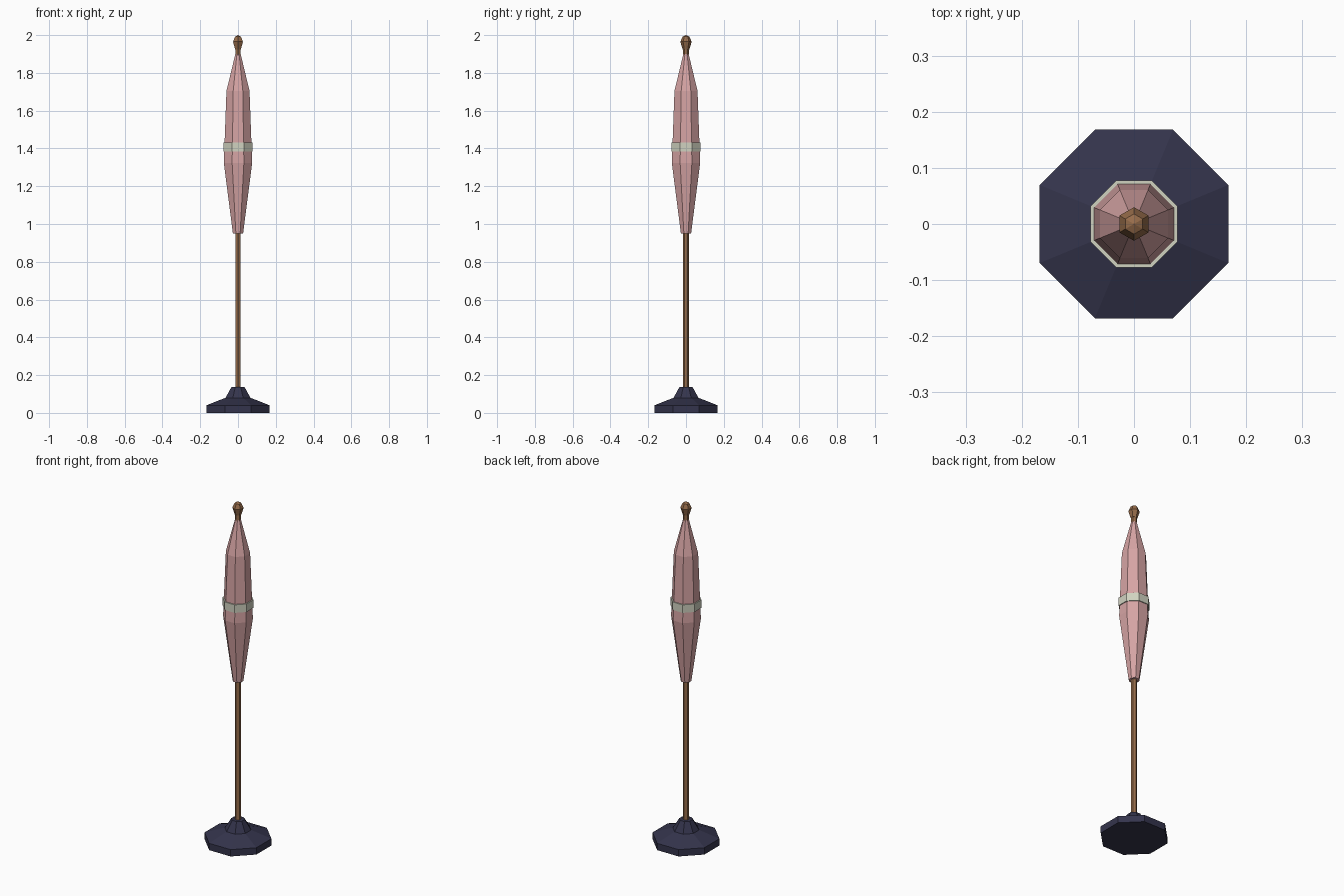
import bpy, bmesh, math

if "Cube" in bpy.data.objects:
    bpy.data.objects.remove(bpy.data.objects["Cube"])


def material(name, srgb):
    m = bpy.data.materials.new(name)
    lin = [((c / 255 + 0.055) / 1.055) ** 2.4 for c in srgb]
    m.diffuse_color = (*lin, 1)
    m.use_nodes = True
    m.node_tree.nodes["Principled BSDF"].inputs["Base Color"].default_value = m.diffuse_color
    return m


def lathe(name, profile, sides, turn, mat):
    """Closed faceted solid from (circumradius, z) rings; radius 0 makes a point."""
    bm = bmesh.new()
    rings = []
    for r, z in profile:
        if r == 0:
            rings.append([bm.verts.new((0, 0, z))] * sides)
        else:
            rings.append([bm.verts.new((r * math.cos(turn + math.tau * i / sides),
                                        r * math.sin(turn + math.tau * i / sides), z))
                          for i in range(sides)])
    for a, b in zip(rings, rings[1:]):
        for i in range(sides):
            j = (i + 1) % sides
            bm.faces.new(list(dict.fromkeys((a[i], a[j], b[j], b[i]))))
    for ring in (rings[0], rings[-1]):
        if len(set(ring)) > 2:
            bm.faces.new(ring)
    bmesh.ops.recalc_face_normals(bm, faces=bm.faces)
    me = bpy.data.meshes.new(name)
    bm.to_mesh(me)
    bm.free()
    me.materials.append(mat)
    ob = bpy.data.objects.new(name, me)
    bpy.context.collection.objects.link(ob)
    return ob


pink = material("dusty pink cloth", (214, 164, 164))
sage = material("pale sage strap", (208, 210, 192))
wood = material("brown wood", (150, 108, 74))
iron = material("dark navy base", (52, 52, 76))

OCT = math.pi / 8                  # flat sides face the axes
HEX = math.pi / 6                  # corners point along y
K = 1 / math.cos(math.pi / 8)      # apothem to circumradius

# Weighted base with pole socket
lathe("base", [(0.168 * K, 0), (0.168 * K, 0.04), (0.066 * K, 0.08), (0.034 * K, 0.138)],
      8, OCT, iron)

# Pole
lathe("pole", [(0.0165, 0.08), (0.0165, 1.94)], 6, HEX, wood)

# Finial
lathe("finial", [(0.018, 1.925), (0.03, 1.965), (0.018, 1.992), (0, 2.0)], 6, HEX, wood)

# Folded canopy
lathe("folded_canopy", [(0.027 * K, 0.95), (0.075 * K, 1.323), (0.061 * K, 1.705),
                        (0.014 * K, 1.9)], 8, OCT, pink)

# Strap tied around the canopy
lathe("strap", [(0.0775 * K, 1.385), (0.0775 * K, 1.432)], 8, OCT, sage)
